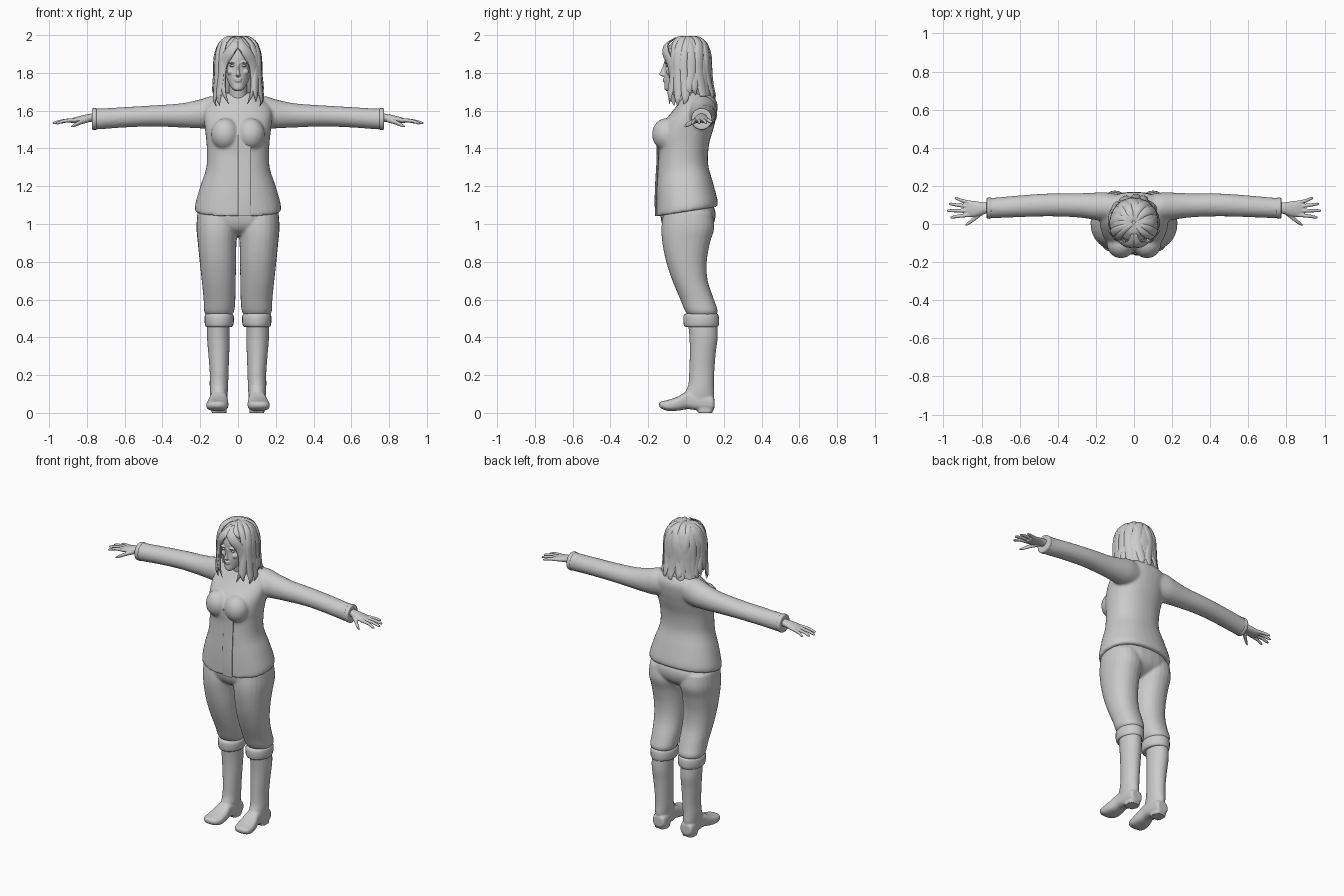
import bpy, bmesh, math, random
from mathutils import Vector

random.seed(4)
TAU = 2 * math.pi
if "Cube" in bpy.data.objects:
    bpy.data.objects.remove(bpy.data.objects["Cube"], do_unlink=True)

grey = bpy.data.materials.new("plain grey")
grey.use_nodes = True
grey.diffuse_color = (0.6, 0.6, 0.6, 1)
grey.node_tree.nodes["Principled BSDF"].inputs["Base Color"].default_value = (0.6, 0.6, 0.6, 1)


def smoothed(rows, steps):
    """Pass a Catmull-Rom spline through rows of numbers."""
    out = []
    for i in range(len(rows) - 1):
        a, b, c, d = (rows[max(0, min(len(rows) - 1, i + k))] for k in (-1, 0, 1, 2))
        for s in range(steps):
            t = s / steps
            out.append([q + t / 2 * (r - p + t * (2 * p - 5 * q + 4 * r - s4 + t * (3 * (q - r) + s4 - p)))
                        for p, q, r, s4 in zip(a, b, c, d)])
    return out + [list(rows[-1])]


def skin(name, rings):
    """Bridge rings of points into a closed smooth surface."""
    bm = bmesh.new()
    loops = [[bm.verts.new(p) for p in ring] for ring in rings]
    n = len(loops[0])
    for lo, hi in zip(loops, loops[1:]):
        for i in range(n):
            bm.faces.new((lo[i], lo[(i + 1) % n], hi[(i + 1) % n], hi[i]))
    bm.faces.new(loops[0][::-1])
    bm.faces.new(loops[-1])
    bmesh.ops.recalc_face_normals(bm, faces=bm.faces)
    mesh = bpy.data.meshes.new(name)
    bm.to_mesh(mesh)
    bm.free()
    mesh.materials.append(grey)
    obj = bpy.data.objects.new(name, mesh)
    bpy.context.collection.objects.link(obj)
    return finish(obj)


def finish(obj):
    bpy.ops.object.select_all(action="DESELECT")
    bpy.context.view_layer.objects.active = obj
    obj.select_set(True)
    bpy.ops.object.shade_smooth_by_angle(angle=math.radians(50))
    return obj


def loft(name, axis, rows, sides=24, power=2.0, tilt=0.0, steps=4):
    """Rows: position on axis, two centre coordinates, two half widths."""
    rings = []
    for t, c1, c2, r1, r2 in smoothed(rows, steps):
        ring = []
        for i in range(sides):
            u, v = math.cos(TAU * i / sides), math.sin(TAU * i / sides)
            p = c1 + max(r1, .001) * math.copysign(abs(u) ** (2 / power), u)
            q = c2 + max(r2, .001) * math.copysign(abs(v) ** (2 / power), v)
            ring.append({"z": (p, q, t + tilt * q), "x": (t, p, q), "y": (p, t, q)}[axis])
        rings.append(ring)
    return skin(name, rings)


def ball(name, centre, size):
    x, y, z = centre
    rows = [(z - size[2] * math.cos(math.pi * k / 12), x, y,
             size[0] * math.sin(math.pi * k / 12), size[1] * math.sin(math.pi * k / 12)) for k in range(13)]
    return loft(name, "z", rows, steps=1)


def fuse(name, parts, voxel, relax=3):
    """Merge overlapping parts into one continuous surface."""
    bpy.ops.object.select_all(action="DESELECT")
    for p in parts:
        p.select_set(True)
    obj = parts[0]
    bpy.context.view_layer.objects.active = obj
    bpy.ops.object.join()
    obj.name = name
    mod = obj.modifiers.new("blend", "REMESH")
    mod.mode, mod.voxel_size, mod.use_smooth_shade = "VOXEL", voxel, True
    bpy.ops.object.modifier_apply(modifier=mod.name)
    mod = obj.modifiers.new("relax", "SMOOTH")
    mod.factor, mod.iterations = 0.5, relax
    bpy.ops.object.modifier_apply(modifier=mod.name)
    obj.data.materials.clear()
    obj.data.materials.append(grey)
    return finish(obj)


def zrow(z, x0, x1, front, back):
    return (z, (x0 + x1) / 2, (front + back) / 2, (x1 - x0) / 2, (back - front) / 2)


# Jacket: torso, bust and sleeves blended together
torso = loft("torso", "z", [zrow(z, -w, w, f, b) for z, w, f, b in (
    (1.065, .225, -.16, .167), (1.1, .227, -.16, .167), (1.2, .2, -.158, .142), (1.3, .168, -.152, .117),
    (1.4, .165, -.147, .122), (1.48, .172, -.152, .145), (1.55, .18, -.125, .162), (1.61, .175, -.07, .166),
    (1.66, .125, -.03, .14), (1.69, .07, -.01, .1))], sides=36, power=2.25, tilt=.16)
parts = [torso]
for s in (1, -1):
    parts.append(ball("bust", (s * .068, -.105, 1.475), (.075, .075, .085)))
    parts.append(loft("sleeve", "x", [(s * x, y, z, ry, rz) for x, y, z, ry, rz in (
        (.05, .09, 1.6, .06, .075), (.14, .09, 1.592, .075, .085), (.2, .093, 1.583, .072, .077),
        (.3, .098, 1.575, .063, .064), (.45, .1, 1.572, .06, .056), (.6, .093, 1.565, .057, .054),
        (.72, .085, 1.557, .054, .055), (.765, .083, 1.556, .054, .056))]))
fuse("jacket", parts, .009)

# Front closure strip and the folded sleeve ends
loft("front_placket", "z", [(z, .035, y, .035, .006) for z, y in (
    (1.042, -.157), (1.12, -.16), (1.22, -.157), (1.32, -.151), (1.4, -.149), (1.47, -.152))], power=3)
for s, side in ((1, "left"), (-1, "right")):
    loft(side + "_sleeve_hem", "x", [(s * x, .083, 1.556, a, a + .002) for x, a in (
        (.748, .05), (.752, .055), (.768, .055), (.773, .051), (.773, .04))], steps=2)

# Trousers: hips and two legs
parts = [loft("hips", "z", [zrow(z, -w, w, f, b) for z, w, f, b in (
    (.94, .1, -.07, .07), (.97, .17, -.11, .12), (1.01, .213, -.13, .15), (1.07, .21, -.135, .155),
    (1.14, .18, -.12, .12))], power=2.3)]
for s in (1, -1):
    rows = [zrow(*r) for r in ((.515, .035, .165, .015, .155), (.54, .02, .18, -.005, .168),
            (.6, .014, .182, -.03, .148), (.7, .012, .192, -.072, .115), (.8, .01, .203, -.105, .11),
            (.9, .008, .213, -.125, .127), (.98, .0, .22, -.13, .15), (1.06, .01, .215, -.12, .14))]
    parts.append(loft("leg", "z", [(r[0], s * r[1], *r[2:]) for r in rows], power=2.2))
fuse("trousers", parts, .008, 2)

# Boots: shaft, foot and heel, with a rolled cuff on top
for s, side in ((1, "left"), (-1, "right")):
    def mirrored(rows):
        return [(r[0], s * r[1], *r[2:]) for r in rows]
    shaft = loft("shaft", "z", mirrored([zrow(*r) for r in (
        (.05, .06, .143, .01, .14), (.1, .055, .148, -.005, .15), (.15, .052, .15, .012, .148),
        (.22, .05, .15, .017, .15), (.32, .046, .158, .02, .158), (.4, .044, .164, .018, .168),
        (.48, .044, .164, .01, .165))]))
    foot = loft("foot", "y", mirrored([(y, x, (lo + hi) / 2, w, (hi - lo) / 2) for y, x, w, lo, hi in (
        (.15, .1, .02, .03, .07), (.14, .1, .042, .012, .09), (.07, .1, .046, .012, .11),
        (.01, .102, .046, .02, .115), (-.04, .106, .055, .012, .088), (-.09, .11, .058, .01, .07),
        (-.125, .113, .048, .02, .062), (-.142, .114, .024, .034, .055))]), power=2.7)
    heel = loft("heel", "z", mirrored([zrow(*r) for r in (
        (.0, .06, .14, .063, .14), (.02, .06, .14, .06, .142), (.05, .06, .14, .05, .14))]), power=3.5)
    fuse(side + "_boot", [shaft, foot, heel], .0055, 2)
    loft(side + "_boot_cuff", "z", mirrored([zrow(*r) for r in (
        (.456, .045, .16, .015, .16), (.457, .03, .17, -.006, .169), (.475, .023, .176, -.013, .175),
        (.508, .022, .177, -.014, .174), (.524, .03, .17, -.006, .167), (.526, .05, .15, .02, .15))]), steps=3)

# Hands: palm, four fingers and a thumb
for s, side in ((1, "left"), (-1, "right")):
    def mirror_x(rows):
        return [(s * r[0], *r[1:]) for r in rows]
    parts = [loft("palm", "x", mirror_x([
        (.73, .083, 1.562, .03, .027), (.78, .083, 1.562, .029, .022), (.82, .08, 1.557, .038, .019),
        (.86, .08, 1.55, .043, .016), (.885, .082, 1.546, .036, .011)]))]
    for y0, y1, tip, drop in ((.112, .135, .942, .012), (.092, .105, .972, .014),
                              (.07, .07, .982, .015), (.048, .035, .965, .017)):
        parts.append(loft("finger", "x", mirror_x([
            (.86, y0, 1.55, .011, .011), ((.87 + tip) / 2, (y0 + y1) / 2, 1.546, .0095, .0095),
            (tip - .01, y1, 1.551 - drop, .0075, .0075), (tip, y1, 1.549 - drop, .003, .003)]), sides=12))
    parts.append(loft("thumb", "x", mirror_x([
        (.79, .065, 1.552, .014, .014), (.83, .035, 1.54, .014, .013), (.865, .007, 1.524, .01, .01),
        (.885, -.006, 1.515, .004, .004)]), sides=12))
    fuse(side + "_hand", parts, .0035, 2)

# Head: skull and jaw, nose, brows, cheeks, lips, ears and neck
parts = [loft("skull", "z", [(z, 0, y, rx, ry) for z, y, rx, ry in (
    (1.703, -.085, .014, .018), (1.715, -.078, .03, .037), (1.745, -.048, .05, .066),
    (1.78, -.026, .062, .089), (1.835, -.008, .068, .103), (1.88, 0, .074, .115),
    (1.93, .005, .07, .105), (1.965, .01, .048, .072), (1.98, .01, .015, .02))], sides=32)]
parts.append(loft("nose", "z", [(z, 0, y, rx, ry) for z, y, rx, ry in (
    (1.781, -.115, .008, .01), (1.788, -.12, .014, .02), (1.797, -.12, .01, .021),
    (1.82, -.113, .007, .016), (1.85, -.108, .008, .012))], sides=16))
parts.append(loft("neck", "z", [(1.6, 0, .05, .06, .06), (1.66, 0, .03, .05, .052), (1.76, 0, .01, .046, .05)]))
for z, w in ((1.767, .02), (1.757, .017)):
    parts.append(ball("lip", (0, -.113, z), (w, .009, .0055)))
for s in (1, -1):
    parts.append(ball("brow", (s * .031, -.103, 1.856), (.024, .014, .007)))
    parts.append(ball("cheek", (s * .038, -.083, 1.805), (.02, .022, .018)))
    parts.append(ball("ear", (s * .07, .0, 1.82), (.01, .018, .03)))
fuse("head", parts, .004, 2)
for s, side in ((1, "left"), (-1, "right")):
    ball(side + "_eye", (s * .03, -.1, 1.838), (.015, .007, .006))

# Hair: a cap on the back of the head under layered tapered locks
loft("hair_cap", "z", [(z, 0, y, rx, ry) for z, y, rx, ry in (
    (1.63, .105, .085, .04), (1.68, .09, .105, .05), (1.75, .07, .108, .066), (1.82, .06, .108, .078),
    (1.88, .04, .11, .094), (1.93, .015, .104, .107), (1.965, .01, .076, .08), (1.985, .005, .046, .05),
    (1.992, .005, .01, .012))], sides=32)


def lock(name, angle, length, width, lift=0.0):
    """A flat tapered lock that falls from the crown; angle 0 is the front."""
    out = Vector((math.sin(angle), -math.cos(angle), 0))
    side = Vector((math.cos(angle), math.sin(angle), 0))
    end = 1.93 - length
    back = max(0, -math.cos(angle))
    sway = random.uniform(-.015, .015)
    shape = [(.012, 1.987, .3), (.055, 1.982, .6), (.098, 1.945, .9), (.118, 1.88, 1), (.121, 1.8, 1),
             (.126 + .004 * back, end + .08, .95), (.132 + .012 * back, end + .03, .6),
             (.125 + .015 * back, end, .08)]
    rings = []
    for k, (r, z, w) in enumerate(smoothed(shape, 3)):
        c = Vector((out.x * r * .97, .008 + out.y * r, z + .006)) + out * lift + side * (sway * math.sin(k * .45))
        thick = out * .7 + Vector((0, 0, .7)) if k < 8 else out
        rings.append([c + side * (width * w * math.cos(TAU * i / 10)) + thick * (.011 * w * math.sin(TAU * i / 10))
                      for i in range(10)])
    skin(name, rings)


for i in range(19):
    a = math.radians(54 + i * 14)
    lock("hair_lock", a, random.uniform(.24, .31), .027, random.uniform(-.004, .004))
for s in (1, -1):
    lock("front_lock", s * math.radians(50), .29, .022, .002)
    lock("front_lock", s * math.radians(66), .31, .024, .006)
    # Fringe sweeping from the centre parting along the temple
    rings = []
    for x, y, z, w in smoothed([(.004, -.06, 1.982, .012), (.016, -.103, 1.95, .02), (.048, -.106, 1.905, .024),
                                (.077, -.083, 1.85, .022), (.084, -.074, 1.78, .02), (.078, -.082, 1.7, .016),
                                (.05, -.088, 1.635, .002)], 4):
        rings.append([(s * (x + w * math.cos(TAU * i / 10)), y + w * .55 * math.sin(TAU * i / 10)
                       + w * .5 * math.cos(TAU * i / 10), z + w * .5 * math.cos(TAU * i / 10)) for i in range(10)])
    skin("fringe", rings)
